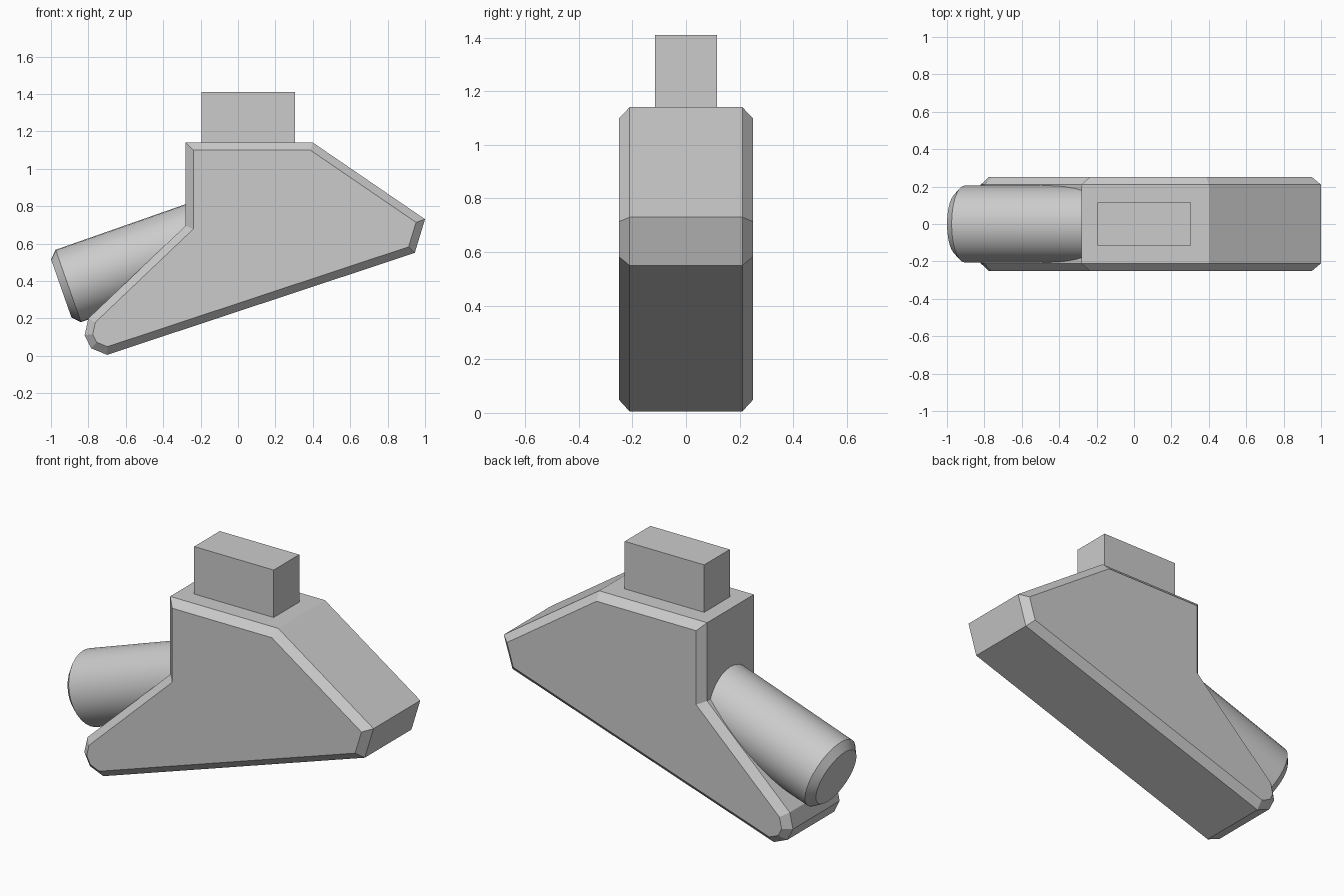
import bpy, bmesh, math
from mathutils import Vector

cube = bpy.data.objects.get("Cube")
if cube:
    bpy.data.objects.remove(cube, do_unlink=True)

grey = bpy.data.materials.new("plain_grey")
grey.use_nodes = True
colour = (0.6, 0.6, 0.6, 1)
grey.diffuse_color = colour
grey.node_tree.nodes["Principled BSDF"].inputs["Base Color"].default_value = colour


def finish(name, bm):
    bmesh.ops.recalc_face_normals(bm, faces=bm.faces)
    mesh = bpy.data.meshes.new(name)
    bm.to_mesh(mesh)
    bm.free()
    mesh.materials.append(grey)
    obj = bpy.data.objects.new(name, mesh)
    bpy.context.collection.objects.link(obj)
    return obj


def inset(points, d):
    """Mitred inward offset of a clockwise outline."""
    result = []
    for i, p in enumerate(points):
        a = (p - points[i - 1]).normalized()
        b = (points[(i + 1) % len(points)] - p).normalized()
        na, nb = Vector((a.y, -a.x)), Vector((b.y, -b.x))
        result.append(p + (na + nb) * d / (1 + na.dot(nb)))
    return result


# Housing: side outline extruded across y with chamfered rims
outline = [Vector(p) for p in (
    (-0.28, 1.14), (0.40, 1.14), (1.0, 0.73), (0.945, 0.55), (-0.70, 0.005),
    (-0.785, 0.04), (-0.82, 0.11), (-0.80, 0.20), (-0.28, 0.695))]
small = inset(outline, 0.041)
bm = bmesh.new()
rings = [[bm.verts.new((p.x, y, p.y)) for p in loop]
         for loop, y in ((small, -0.25), (outline, -0.21), (outline, 0.21), (small, 0.25))]
for r, s in zip(rings, rings[1:]):
    for i in range(len(r)):
        bm.faces.new((r[i - 1], r[i], s[i], s[i - 1]))
bm.faces.new(rings[0])
bm.faces.new(rings[-1])
finish("housing", bm)

# Top block
bm = bmesh.new()
bmesh.ops.create_cube(bm, size=1)
bmesh.ops.scale(bm, vec=(0.50, 0.23, 0.31), verts=bm.verts)
bmesh.ops.translate(bm, vec=(0.055, 0, 1.255), verts=bm.verts)
finish("top_block", bm)

# Slanted barrel with a chamfered outer end
bm = bmesh.new()
sides = 32
axis = Vector((0.944, 0, 0.331)).normalized()
across = Vector((-axis.z, 0, axis.x))
start = Vector((-0.945, 0, 0.36))
rings = []
for along, radius in ((0, 0.165), (0.04, 0.205), (0.95, 0.205)):
    rings.append([])
    for i in range(sides):
        t = math.tau * i / sides
        offset = across * math.cos(t) + Vector((0, 1, 0)) * math.sin(t)
        rings[-1].append(bm.verts.new(start + axis * along + offset * radius))
for r, s in zip(rings, rings[1:]):
    for i in range(sides):
        bm.faces.new((r[i - 1], r[i], s[i], s[i - 1]))
bm.faces.new(rings[0])
bm.faces.new(rings[-1])
barrel = finish("barrel", bm)
bpy.ops.object.select_all(action='DESELECT')
barrel.select_set(True)
bpy.context.view_layer.objects.active = barrel
bpy.ops.object.shade_smooth_by_angle(angle=math.radians(30))
